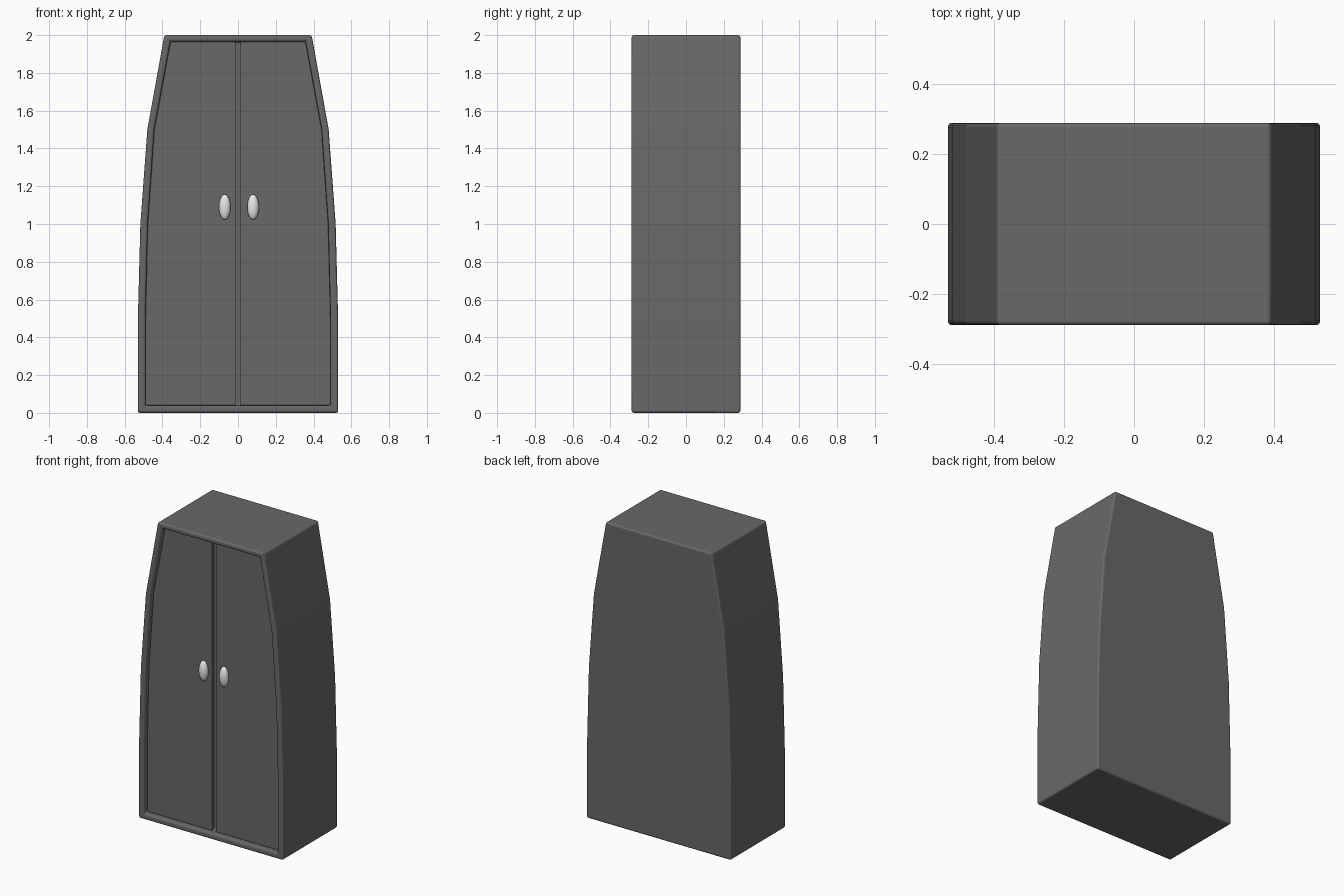
import bpy
import bmesh

if "Cube" in bpy.data.objects:
    bpy.data.objects.remove(bpy.data.objects["Cube"])

FRONT, BACK = -0.288, 0.288
RECESS, DOOR = 0.055, 0.035
# Half widths of the tapered side, from floor to top
SIDE = [(0.53, 0), (0.53, 0.5), (0.517, 1), (0.48, 1.5), (0.39, 2)]
# Half widths of the opening inside the rim
INNER = [(0.49, 0.04), (0.49, 0.5), (0.478, 1), (0.443, 1.5), (0.358, 1.965)]


def material(name, value):
    mat = bpy.data.materials.new(name)
    mat.use_nodes = True
    color = (value, value, value, 1)
    mat.diffuse_color = color
    mat.node_tree.nodes["Principled BSDF"].inputs["Base Color"].default_value = color
    return mat


grey = material("charcoal grey", 0.14)
pale = material("pale grey", 0.8)


def finish(name, bm, bevel):
    bmesh.ops.recalc_face_normals(bm, faces=bm.faces)
    mesh = bpy.data.meshes.new(name)
    bm.to_mesh(mesh)
    bm.free()
    mesh.materials.append(grey)
    obj = bpy.data.objects.new(name, mesh)
    bpy.context.collection.objects.link(obj)
    mod = obj.modifiers.new("soft edges", "BEVEL")
    mod.width = bevel
    mod.segments = 3
    mod.limit_method = "ANGLE"
    return obj


def loop(bm, points, y):
    return [bm.verts.new((x, y, z)) for x, z in points]


def bridge(bm, a, b):
    for i in range(len(a)):
        j = (i + 1) % len(a)
        bm.faces.new((a[i], a[j], b[j], b[i]))


def mirrored(profile):
    return profile + [(-x, z) for x, z in reversed(profile)]


# Cabinet shell with a rim and a recessed front
bm = bmesh.new()
back = loop(bm, mirrored(SIDE), BACK)
front = loop(bm, mirrored(SIDE), FRONT)
rim = loop(bm, mirrored(INNER), FRONT)
floor = loop(bm, mirrored(INNER), FRONT + RECESS)
bm.faces.new(back)
for a, b in ((back, front), (front, rim), (rim, floor)):
    bridge(bm, a, b)
bm.faces.new(floor)
finish("cabinet_shell", bm, 0.012)

# Two doors with a narrow groove between them, and their oval handles
for side, name, handle_x in ((-1, "right", -0.07), (1, "left", 0.08)):
    outline = [(0.013, INNER[0][1])] + INNER + [(0.013, INNER[-1][1])]
    outline = [(side * x, z) for x, z in outline]
    bm = bmesh.new()
    outer = loop(bm, outline, FRONT + DOOR)
    inner = loop(bm, outline, FRONT + RECESS + 0.005)
    bm.faces.new(outer)
    bm.faces.new(inner)
    bridge(bm, outer, inner)
    finish(name + "_door", bm, 0.003)

    bpy.ops.mesh.primitive_uv_sphere_add(segments=32, ring_count=16,
                                         location=(handle_x, FRONT + 0.027, 1.09))
    handle = bpy.context.object
    handle.name = name + "_handle"
    handle.scale = (0.031, 0.026, 0.067)
    handle.data.materials.append(pale)
    bpy.ops.object.shade_smooth()
